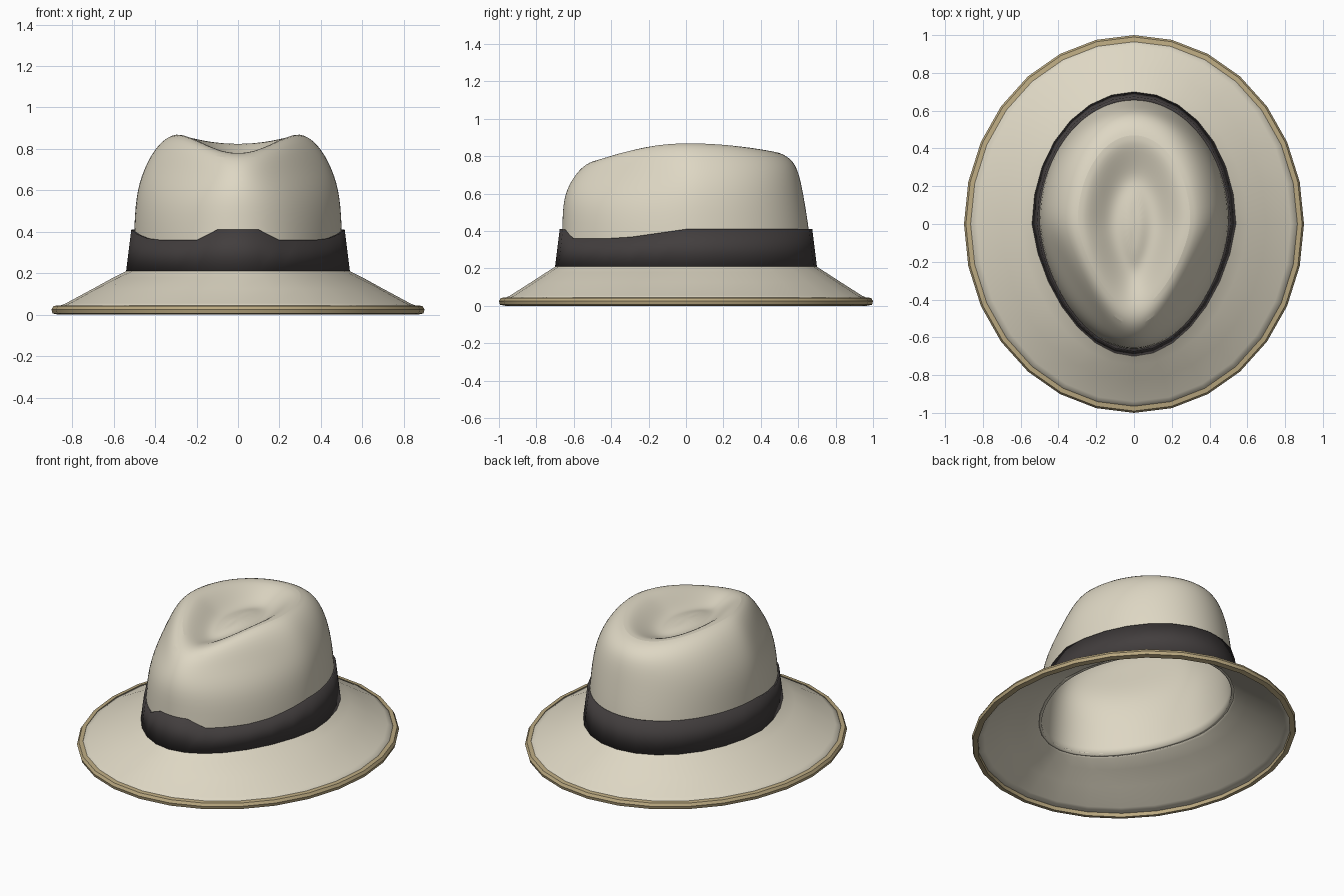
import bpy, bmesh, math

cube = bpy.data.objects.get("Cube")
if cube:
    bpy.data.objects.remove(cube, do_unlink=True)

SIDES = 28


def material(name, rgb):
    mat = bpy.data.materials.new(name)
    mat.use_nodes = True
    mat.diffuse_color = (*rgb, 1)
    mat.node_tree.nodes["Principled BSDF"].inputs["Base Color"].default_value = (*rgb, 1)
    return mat


cream = material("cream felt", (0.73, 0.68, 0.55))
charcoal = material("charcoal ribbon", (0.055, 0.048, 0.048))
tan = material("tan binding", (0.50, 0.40, 0.22))


def egg_ring(half_width, back, front, z_side, z_back, z_front, taper):
    """Egg outline; the height blends from the sides to the back and front."""
    points = []
    for i in range(SIDES):
        a = math.tau * i / SIDES
        s, c = math.sin(a), math.cos(a)
        end_y, end_z = (back, z_back) if c > 0 else (front, z_front)
        x = half_width * s * (1 - taper * max(0, -c))
        points.append((x, end_y * c, z_side + (end_z - z_side) * c * c))
    return points


def flat_ring(half_width, half_length, z, taper=0):
    return egg_ring(half_width, half_length, half_length, z, z, z, taper)


def loft(name, rings, mat, cap=False, closed=False, thickness=0, subdivide=0):
    """Skin a stack of rings, then thicken it inward and smooth it."""
    bm = bmesh.new()
    loops = [[bm.verts.new(p) for p in ring] for ring in rings]
    pairs = list(zip(loops, loops[1:]))
    if closed:
        pairs.append((loops[-1], loops[0]))
    for low, high in pairs:
        for i in range(SIDES):
            j = (i + 1) % SIDES
            bm.faces.new((low[j], low[i], high[i], high[j]))
    if cap:
        bm.faces.new(loops[-1][::-1])
    if closed:
        bmesh.ops.recalc_face_normals(bm, faces=bm.faces)
    mesh = bpy.data.meshes.new(name)
    bm.to_mesh(mesh)
    bm.free()
    mesh.materials.append(mat)
    obj = bpy.data.objects.new(name, mesh)
    bpy.context.collection.objects.link(obj)
    if subdivide:
        mod = obj.modifiers.new("smooth", 'SUBSURF')
        mod.levels = mod.render_levels = subdivide
    if thickness:
        mod = obj.modifiers.new("thickness", 'SOLIDIFY')
        mod.thickness = thickness
        mod.offset = -1
    bpy.ops.object.select_all(action='DESELECT')
    obj.select_set(True)
    bpy.context.view_layer.objects.active = obj
    bpy.ops.object.shade_smooth_by_angle(angle=math.radians(40))
    return obj


# Sloping brim, flaring slightly towards its edge
loft("brim", [
    flat_ring(0.885, 0.985, 0.033),
    flat_ring(0.83, 0.94, 0.055),
    flat_ring(0.70, 0.83, 0.125),
    flat_ring(0.60, 0.745, 0.18, 0.08),
    flat_ring(0.53, 0.69, 0.215, 0.15),
    flat_ring(0.505, 0.665, 0.235, 0.15),
], cream, thickness=0.016)

# Binding around the brim edge
loft("brim_binding", [
    flat_ring(0.865, 0.965, 0.045),
    flat_ring(0.89, 0.99, 0.042),
    flat_ring(0.90, 1.0, 0.025),
    flat_ring(0.895, 0.995, 0.006),
    flat_ring(0.865, 0.965, 0.0),
], tan, closed=True)

# Crown: egg-shaped walls, pinched front, raised rim and teardrop crease
loft("crown", [
    flat_ring(0.515, 0.68, 0.21, 0.15),
    flat_ring(0.507, 0.665, 0.40, 0.13),
    egg_ring(0.500, 0.635, 0.665, 0.57, 0.58, 0.57, 0.22),
    egg_ring(0.465, 0.610, 0.615, 0.70, 0.71, 0.68, 0.42),
    egg_ring(0.395, 0.570, 0.540, 0.825, 0.79, 0.765, 0.38),
    egg_ring(0.300, 0.470, 0.450, 0.888, 0.835, 0.785, 0.25),
    egg_ring(0.215, 0.390, 0.360, 0.84, 0.81, 0.765, 0.25),
    egg_ring(0.140, 0.290, 0.280, 0.775, 0.77, 0.745, 0.25),
    egg_ring(0.085, 0.220, 0.220, 0.765, 0.755, 0.745, 0.2),
    egg_ring(0.035, 0.130, 0.130, 0.785, 0.78, 0.775, 0.1),
], cream, cap=True, thickness=0.02, subdivide=2)

# Ribbon, its top edge dipping where the crown swells at the front sides
ribbon_top = []
for x, y, z in flat_ring(0.515, 0.675, 0.41, 0.13):
    dip = 0.05 * min(1, max(0, -y) / 0.35) if abs(x) > 0.15 else 0
    ribbon_top.append((x, y, z - dip))
loft("ribbon", [flat_ring(0.54, 0.70, 0.21, 0.15), ribbon_top], charcoal, thickness=0.025)
